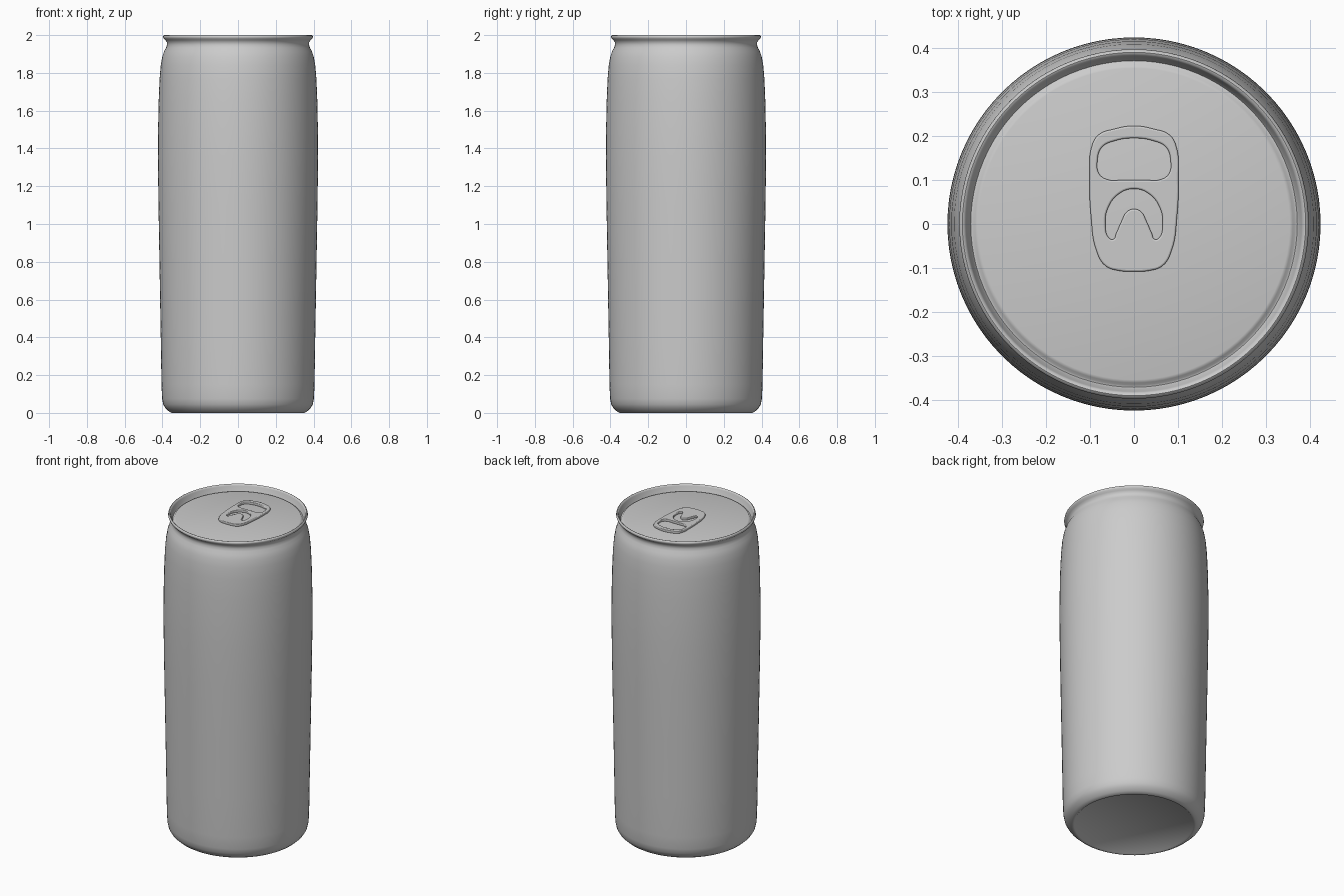
import bpy, bmesh, math

if "Cube" in bpy.data.objects:
    bpy.data.objects.remove(bpy.data.objects["Cube"])


def lathe(name, profile, steps=96):
    """Revolve an (r, z) profile about z; both ends lie on the axis."""
    bm = bmesh.new()
    verts = [bm.verts.new((r, 0, z)) for r, z in profile]
    edges = [bm.edges.new(p) for p in zip(verts, verts[1:])]
    bmesh.ops.spin(bm, geom=verts + edges, cent=(0, 0, 0), axis=(0, 0, 1),
                   angle=math.tau, steps=steps, use_duplicate=False)
    bmesh.ops.remove_doubles(bm, verts=bm.verts, dist=1e-5)
    bmesh.ops.recalc_face_normals(bm, faces=bm.faces)
    mesh = bpy.data.meshes.new(name)
    bm.to_mesh(mesh)
    bm.free()
    ob = bpy.data.objects.new(name, mesh)
    bpy.context.collection.objects.link(ob)
    return ob


def smooth(ob, angle):
    bpy.ops.object.select_all(action='DESELECT')
    ob.select_set(True)
    bpy.context.view_layer.objects.active = ob
    bpy.ops.object.shade_smooth_by_angle(angle=math.radians(angle))


# Can: base, tapered wall, neck, rolled rim, groove and sunken lid
can = lathe("can_body", [
    (0, 0.005), (0.335, 0.005), (0.34, 0), (0.352, 0), (0.367, 0.009),
    (0.385, 0.026), (0.396, 0.045), (0.402, 0.075), (0.405, 0.15),
    (0.409, 0.4), (0.415, 0.75), (0.421, 1.1), (0.424, 1.35), (0.423, 1.5),
    (0.42, 1.65), (0.415, 1.77), (0.409, 1.84), (0.401, 1.885),
    (0.391, 1.915), (0.381, 1.933), (0.376, 1.948), (0.377, 1.962),
    (0.385, 1.974), (0.394, 1.982), (0.397, 1.99), (0.395, 1.997),
    (0.39, 2.0), (0.385, 1.998), (0.381, 1.99), (0.376, 1.965),
    (0.371, 1.957), (0.366, 1.958), (0.361, 1.965), (0.354, 1.967),
    (0, 1.967)])
smooth(can, 50)


def mirrored(half):
    """Close a half outline (first and last points on x = 0) across x."""
    return half + [(-x, y) for x, y in reversed(half[1:-1])]


# Pull tab: outline, finger hole and crescent cut around the tongue
loops = [
    [(0, 0.223), (0.045, 0.216), (0.08, 0.203), (0.095, 0.18), (0.101, 0.1),
     (0.098, 0.02), (0.085, -0.062), (0.065, -0.095), (0.035, -0.106),
     (0, -0.108)],
    [(0, 0.195), (0.04, 0.19), (0.073, 0.174), (0.083, 0.145),
     (0.079, 0.114), (0.06, 0.101), (0.025, 0.1), (0, 0.1)],
    [(0, 0.08), (0.035, 0.068), (0.06, 0.034), (0.065, 0),
     (0.058, -0.03), (0.048, -0.035), (0.04, -0.02), (0.029, 0.005),
     (0.016, 0.028), (0, 0.034)],
]
curve = bpy.data.curves.new("pull_tab", 'CURVE')
curve.dimensions = '2D'
curve.fill_mode = 'BOTH'
curve.resolution_u = 6
curve.extrude = 0.004
curve.bevel_depth = 0.004
curve.bevel_resolution = 2
curve.offset = -0.004
for half in loops:
    pts = mirrored(half)
    s = curve.splines.new('BEZIER')
    s.bezier_points.add(len(pts) - 1)
    s.use_cyclic_u = True
    for p, (x, y) in zip(s.bezier_points, pts):
        p.co = (x, y, 0)
        p.handle_left_type = p.handle_right_type = 'AUTO'
tab = bpy.data.objects.new("pull_tab", curve)
bpy.context.collection.objects.link(tab)
tab.location.z = 1.973
bpy.ops.object.select_all(action='DESELECT')
tab.select_set(True)
bpy.context.view_layer.objects.active = tab
bpy.ops.object.convert(target='MESH')
smooth(bpy.context.object, 40)
